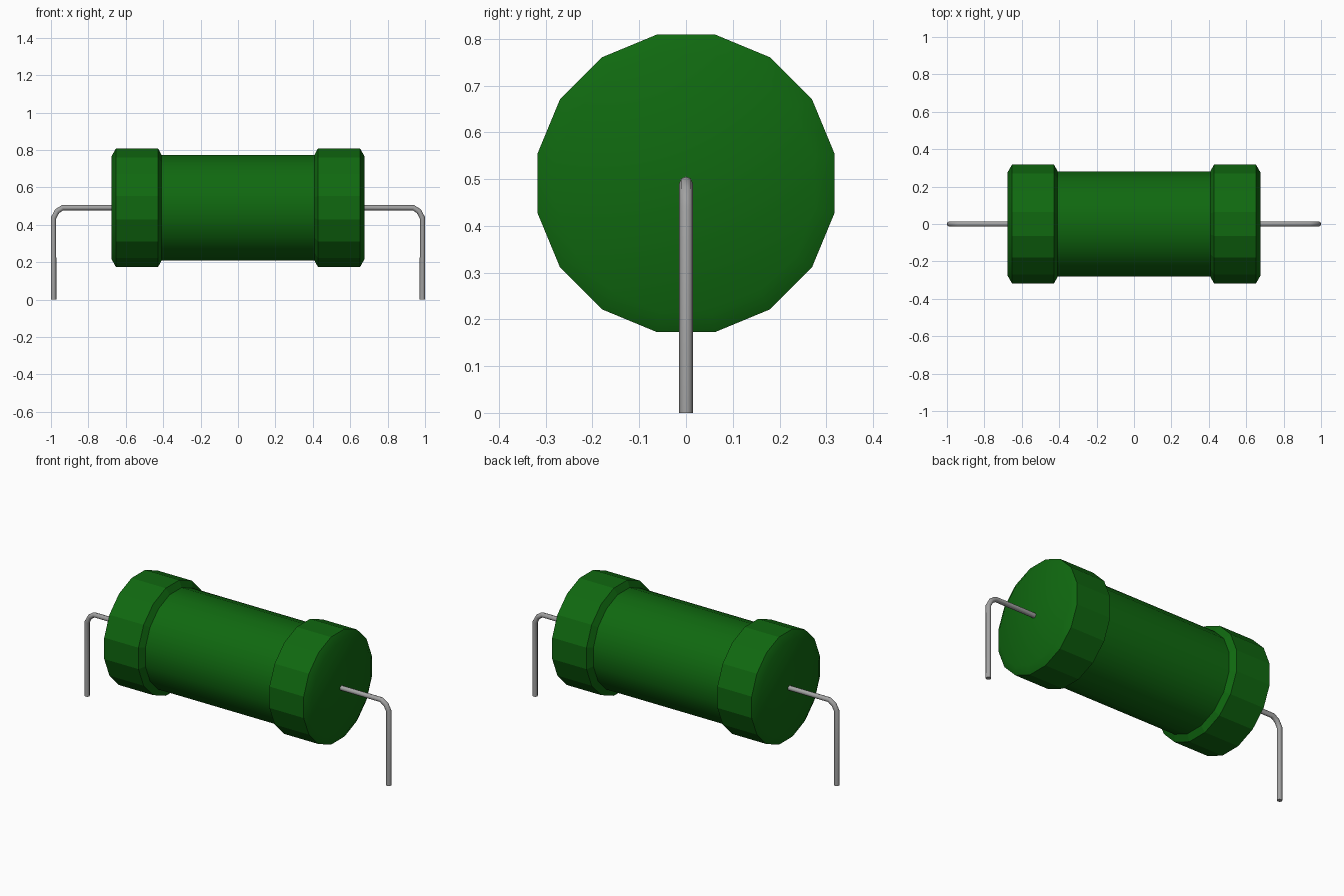
import bpy, bmesh, math

cube = bpy.data.objects.get("Cube")
if cube:
    bpy.data.objects.remove(cube, do_unlink=True)

AXIS_Z = 0.491   # height of the body axis
SIDES = 16


def material(name, rgb):
    m = bpy.data.materials.new(name)
    m.use_nodes = True
    m.diffuse_color = (*rgb, 1)
    m.node_tree.nodes["Principled BSDF"].inputs["Base Color"].default_value = (*rgb, 1)
    return m


green = material("green coating", (0.005, 0.14, 0.005))
metal = material("grey metal", (0.36, 0.36, 0.36))


def lathe_x(name, profile, smooth_rule):
    """Closed solid turned about the x axis from (x, radius) rings."""
    bm = bmesh.new()
    rings = []
    for x, r in profile:
        ring = []
        for i in range(SIDES):
            a = 2 * math.pi * (i + 0.5) / SIDES
            ring.append(bm.verts.new((x, r * math.cos(a), AXIS_Z + r * math.sin(a))))
        rings.append(ring)
    for a, b in zip(rings, rings[1:]):
        for i in range(SIDES):
            j = (i + 1) % SIDES
            bm.faces.new((a[i], a[j], b[j], b[i]))
    bm.faces.new(rings[0])
    bm.faces.new(rings[-1])
    bmesh.ops.recalc_face_normals(bm, faces=bm.faces)
    for f in bm.faces:
        f.smooth = smooth_rule(f.normal)
    mesh = bpy.data.meshes.new(name)
    bm.to_mesh(mesh)
    bm.free()
    mesh.materials.append(green)
    ob = bpy.data.objects.new(name, mesh)
    bpy.context.collection.objects.link(ob)


def lead(name, side):
    """Bent wire leg running out of the end cap and down to the ground."""
    path = [(0.64, AXIS_Z), (0.938, AXIS_Z), (0.967, 0.472), (0.986, 0.437), (0.986, 0)]
    curve = bpy.data.curves.new(name, "CURVE")
    curve.dimensions = "3D"
    curve.bevel_depth = 0.0145
    curve.bevel_resolution = 2
    curve.use_fill_caps = True
    spline = curve.splines.new("POLY")
    spline.points.add(len(path) - 1)
    for p, (x, z) in zip(spline.points, path):
        p.co = (side * x, 0, z, 1)
    spline.use_smooth = True
    curve.materials.append(metal)
    ob = bpy.data.objects.new(name, curve)
    bpy.context.collection.objects.link(ob)


# Middle barrel, smooth around its side
lathe_x("body", [(-0.45, 0.287), (0.45, 0.287)], lambda n: abs(n.x) < 0.5)

# Chamfered end caps: faceted sides, softened ends
cap = [(0.408, 0.287), (0.428, 0.324), (0.652, 0.324), (0.676, 0.281)]
for label, side in (("left", 1), ("right", -1)):
    lathe_x(label + "_end_cap", [(side * x, r) for x, r in cap],
            lambda n: n.x * side > 0.3)
    lead(label + "_lead", side)
